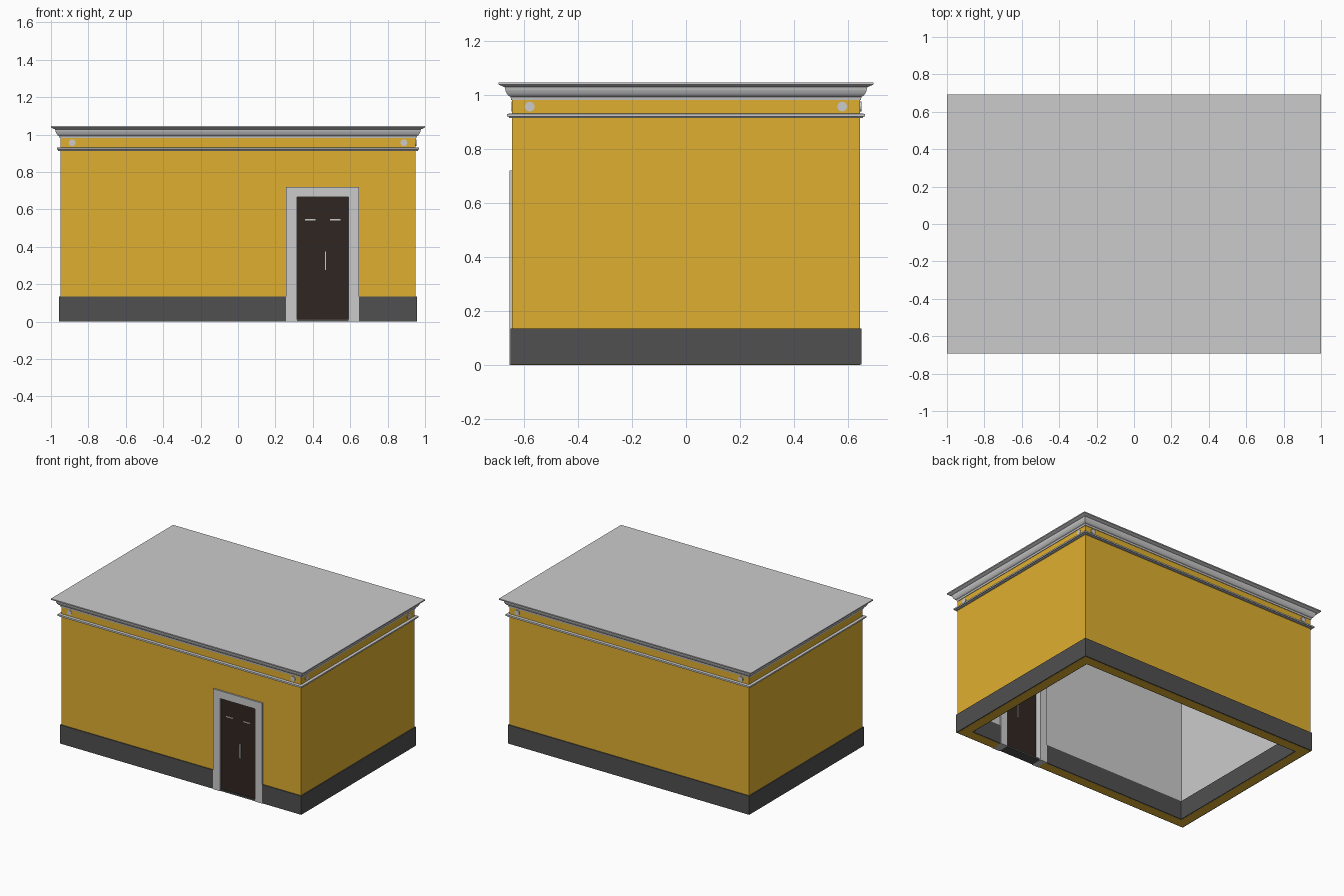
import bpy, bmesh, math
from mathutils import Matrix

if "Cube" in bpy.data.objects:
    bpy.data.objects.remove(bpy.data.objects["Cube"])

HX, HY = 0.95, 0.643      # outer wall half sizes
DOOR_X = 0.4525           # door centre


def material(name, rgb):
    m = bpy.data.materials.new(name)
    m.diffuse_color = (*rgb, 1)
    m.use_nodes = True
    m.node_tree.nodes["Principled BSDF"].inputs["Base Color"].default_value = m.diffuse_color
    return m


YELLOW = material("yellow_plaster", (0.74, 0.43, 0.03))
DARK = material("dark_plinth", (0.08, 0.08, 0.08))
BROWN = material("dark_wood", (0.03, 0.019, 0.015))
GREY = material("grey_plaster", (0.8, 0.8, 0.8))


def finish(name, bm, mat=None):
    bmesh.ops.recalc_face_normals(bm, faces=bm.faces)
    me = bpy.data.meshes.new(name)
    bm.to_mesh(me)
    bm.free()
    ob = bpy.data.objects.new(name, me)
    bpy.context.collection.objects.link(ob)
    if mat:
        me.materials.append(mat)
    return ob


def sweep(name, profile, mat=None, closed=True):
    """Sweep (offset from wall face, z) points round the rectangular plan."""
    bm = bmesh.new()
    rows = [[bm.verts.new((sx * (HX + o), sy * (HY + o), z))
             for sx, sy in ((-1, -1), (1, -1), (1, 1), (-1, 1))]
            for o, z in profile]
    for a, b in zip(rows, rows[1:] + rows[:1] if closed else rows[1:]):
        for i in range(4):
            j = (i + 1) % 4
            bm.faces.new((a[i], a[j], b[j], b[i]))
    if not closed:
        bm.faces.new(rows[0])
        bm.faces.new(rows[-1])
    return finish(name, bm, mat)


def prism(name, pts, y0, y1, mat=None):
    """Extrude an outline in x, z from y0 to y1."""
    bm = bmesh.new()
    f = bm.faces.new([bm.verts.new((x, y0, z)) for x, z in pts])
    ext = bmesh.ops.extrude_face_region(bm, geom=[f], use_keep_orig=True)
    for v in ext["geom"]:
        if isinstance(v, bmesh.types.BMVert):
            v.co.y = y1
    return finish(name, bm, mat)


def box(name, x0, x1, y0, y1, z0, z1, mat=None):
    return prism(name, [(x0, z0), (x1, z0), (x1, z1), (x0, z1)], y0, y1, mat)


# Walls: yellow outside, grey room inside
walls = sweep("walls", [(0, 0), (0, 0.985), (-0.065, 0.985), (-0.065, 0)], YELLOW)
walls.data.materials.append(GREY)
for p in walls.data.polygons:
    c = p.center
    if abs(p.normal.z) < 0.5 and abs(c.x) < HX - 0.01 and abs(c.y) < HY - 0.01:
        p.material_index = 1

# Plinth outside and skirting inside
plinth = sweep("plinth", [(0, 0.001), (0.007, 0.001), (0.007, 0.135), (0, 0.135)], DARK)
skirting = sweep("inner_skirting", [(-0.065, 0.001), (-0.071, 0.001),
                                    (-0.071, 0.135), (-0.065, 0.135)], DARK)

# Door opening
cutter = box("door_cutter", DOOR_X - 0.185, DOOR_X + 0.185, -0.8, -0.45, -0.1, 0.71)
cutter.hide_render = True
cutter.hide_viewport = True
for ob in (walls, plinth, skirting):
    mod = ob.modifiers.new("door_opening", "BOOLEAN")
    mod.operation = "DIFFERENCE"
    mod.solver = "EXACT"
    mod.object = cutter

# Roof with moulded cornice, and the band below the frieze
sweep("roof_cornice", [(-0.03, 0.98), (0.004, 0.98), (0.006, 0.992), (0.014, 0.996),
                       (0.020, 1.004), (0.025, 1.015), (0.028, 1.028),
                       (0.036, 1.031), (0.047, 1.036), (0.05, 1.037),
                       (0.05, 1.045)], closed=False)
sweep("frieze_band", [(-0.005, 0.913), (0.012, 0.913), (0.012, 0.918),
                      (0.019, 0.919), (0.019, 0.929), (-0.005, 0.931)])

# Door frame, lining the full wall depth
x0, x1 = DOOR_X - 0.195, DOOR_X + 0.195
a0, a1 = DOOR_X - 0.138, DOOR_X + 0.138
prism("door_frame", [(x0, 0), (a0, 0), (a0, 0.665), (a1, 0.665), (a1, 0),
                     (x1, 0), (x1, 0.72), (x0, 0.72)], -0.653, -0.568)

# Door leaf and threshold
box("door", a0, a1, -0.641, -0.613, 0.012, 0.665, BROWN)
box("threshold", a0, a1, -0.648, -0.575, 0, 0.012, DARK)

# Door fittings on both faces
for side, ya, yb in (("outer", -0.646, -0.640), ("inner", -0.614, -0.608)):
    box(side + "_handle", 0.464, 0.471, ya, yb, 0.275, 0.375)
    for n, s in (("left", -1), ("right", 1)):
        c = DOOR_X + s * 0.067
        box(f"{side}_{n}_slot", c - 0.028, c + 0.028, ya, yb, 0.541, 0.548)


# Round frieze ornaments near the corners
def disc(name, x, y, rot):
    bm = bmesh.new()
    bmesh.ops.create_cone(bm, cap_ends=True, segments=24, radius1=0.018,
                          radius2=0.018, depth=0.012,
                          matrix=Matrix.Translation((x, y, 0.956)) @ rot)
    finish(name, bm)


for s, n in ((-1, "left"), (1, "right")):
    rx = Matrix.Rotation(math.pi / 2, 4, "X")
    ry = Matrix.Rotation(math.pi / 2, 4, "Y")
    disc(f"front_{n}_ornament", s * 0.887, -HY + 0.003, rx)
    disc(f"back_{n}_ornament", s * 0.887, HY + 0.001, rx)
    disc(f"side_{n}_ornament", HX - 0.002, s * 0.578, ry)
